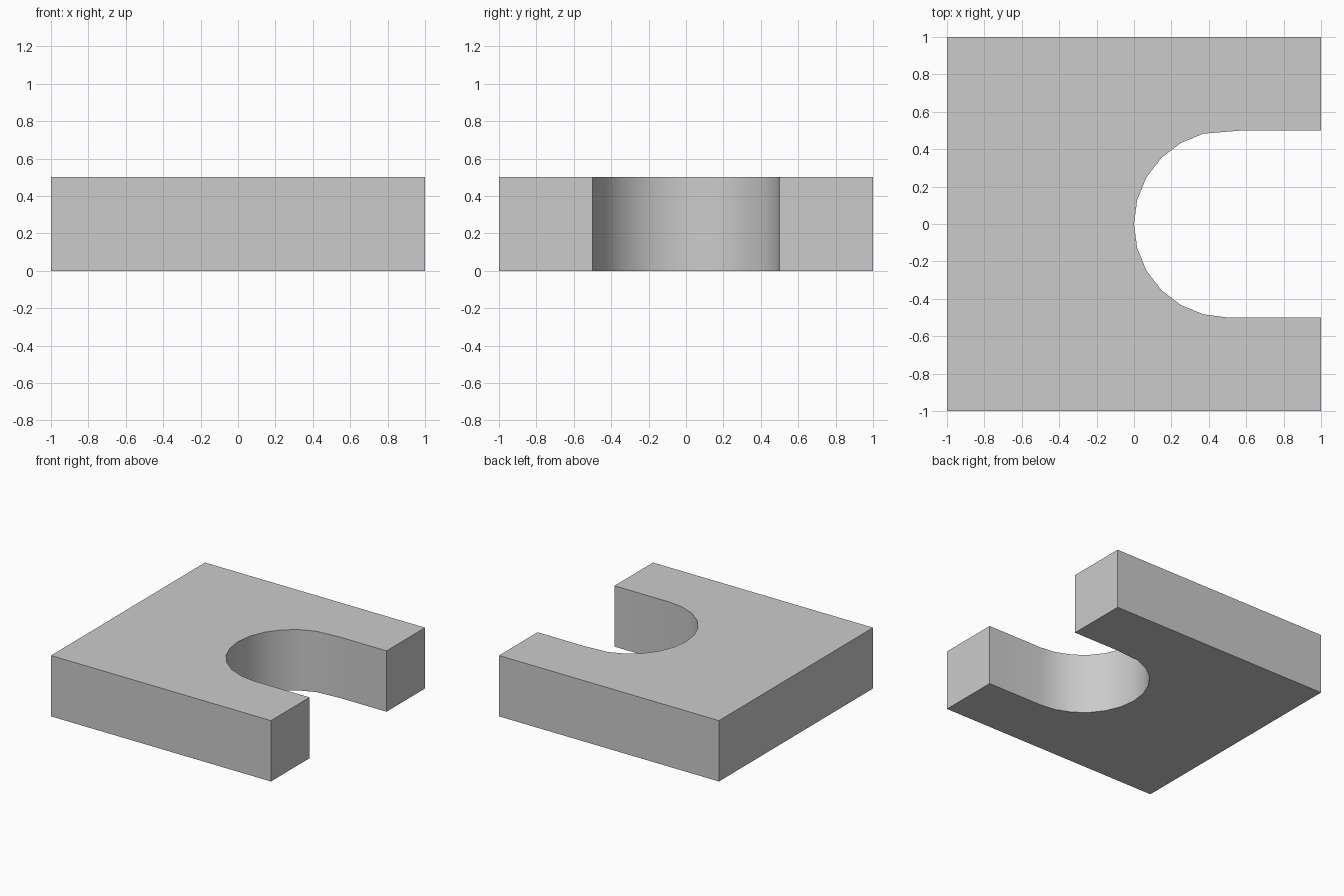
import bpy, bmesh
from math import sin, cos, pi, radians

if "Cube" in bpy.data.objects:
    bpy.data.objects.remove(bpy.data.objects["Cube"])

HEIGHT, RADIUS, STEPS = 0.5, 0.5, 12

# Rounded end of the slot, from its upper side round to its lower side
arc = [(0.5 + RADIUS * cos(pi / 2 + pi * i / STEPS),
        RADIUS * sin(pi / 2 + pi * i / STEPS)) for i in range(STEPS + 1)]
arc[0] = (0.58, RADIUS)  # upper side runs into the straight slightly later

# Plate outline with the open slot on the right
outline = [(1, RADIUS)] + arc + [(1, -RADIUS), (1, -1), (-1, -1), (-1, 1), (1, 1)]
outline.reverse()

# Slotted plate
bm = bmesh.new()
base = bm.faces.new([bm.verts.new((x, y, 0)) for x, y in outline])
result = bmesh.ops.extrude_face_region(bm, geom=[base], use_keep_orig=True)
top = [g for g in result["geom"] if isinstance(g, bmesh.types.BMVert)]
bmesh.ops.translate(bm, verts=top, vec=(0, 0, HEIGHT))
bmesh.ops.recalc_face_normals(bm, faces=bm.faces)
mesh = bpy.data.meshes.new("slotted_plate")
bm.to_mesh(mesh)
bm.free()

plate = bpy.data.objects.new("slotted_plate", mesh)
bpy.context.collection.objects.link(plate)
bpy.context.view_layer.objects.active = plate
plate.select_set(True)
bpy.ops.object.shade_smooth_by_angle(angle=radians(30))
